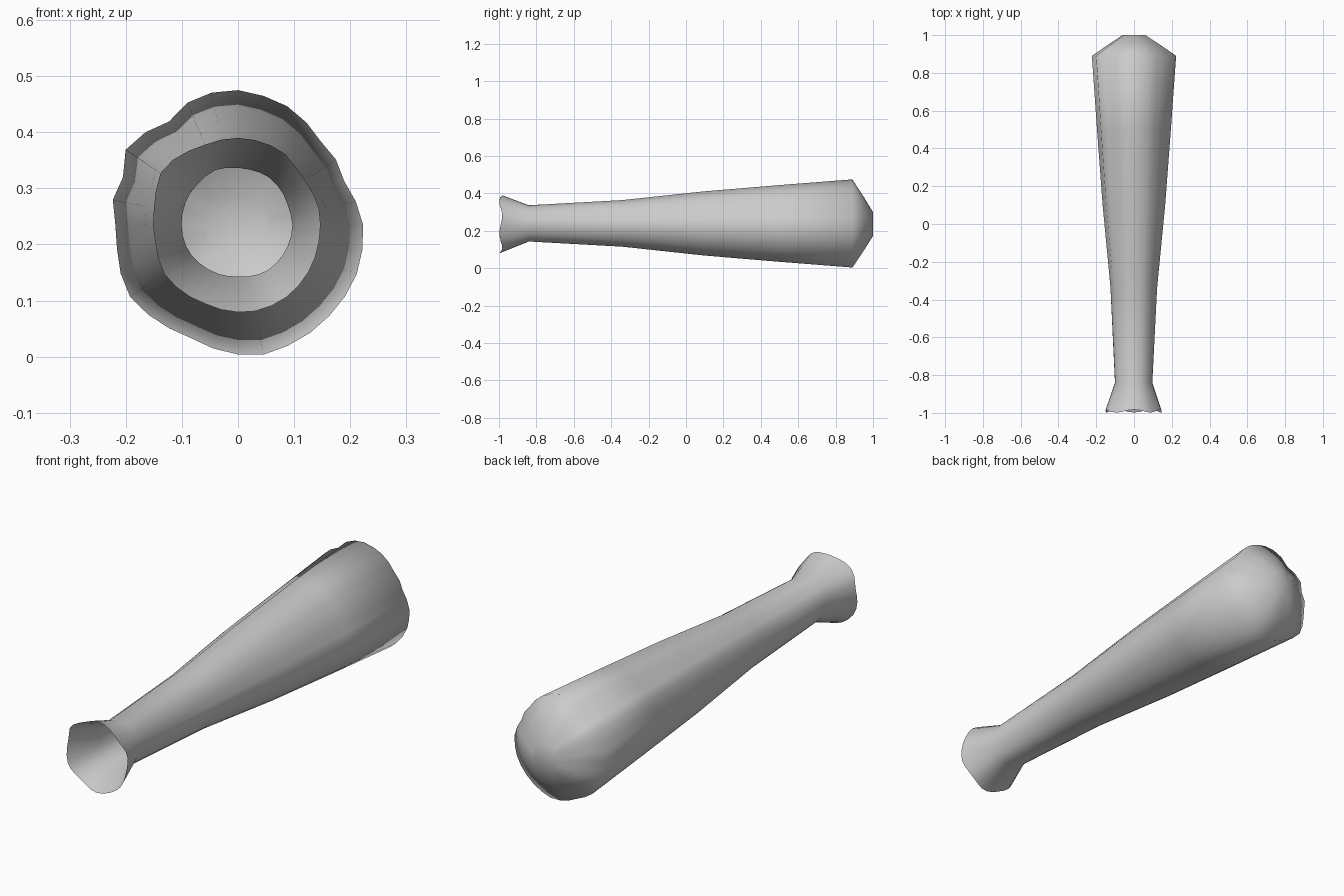
import bpy, bmesh, math

if "Cube" in bpy.data.objects:
    bpy.data.objects.remove(bpy.data.objects["Cube"])

CZ = 0.235
N = 32

# Hand-read (x, z) outlines: open mouth, throat, wide end
MOUTH = [(0, .39), (.035, .385), (.08, .365), (.11, .325), (.143, .27), (.145, .21), (.125, .15), (.085, .105),
         (.025, .08), (-.06, .095), (-.13, .145), (-.148, .21), (-.148, .275), (-.135, .335), (-.065, .375)]
THROAT = [(.01, .335), (.055, .32), (.09, .265), (.097, .235), (.085, .19), (.05, .152), (0, .143),
          (-.055, .157), (-.088, .188), (-.1, .25), (-.07, .31), (-.04, .333)]
WIDE = [(0, .475), (.045, .465), (.09, .445), (.12, .42), (.14, .39), (.17, .36), (.19, .31), (.222, .245),
        (.212, .148), (.16, .07), (.09, .02), (.038, .002), (-.09, .037), (-.195, .11), (-.212, .16),
        (-.215, .22), (-.223, .285), (-.205, .32), (-.2, .37), (-.165, .4), (-.12, .42), (-.095, .45), (-.05, .47)]


def radii(points):
    """Radius of a closed outline at N even angles."""
    polar = sorted((math.atan2(z - CZ, x) % math.tau, math.hypot(x, z - CZ)) for x, z in points)
    polar = [(polar[-1][0] - math.tau, polar[-1][1])] + polar + [(polar[0][0] + math.tau, polar[0][1])]
    out = []
    for i in range(N):
        a = math.tau * i / N
        for (a0, r0), (a1, r1) in zip(polar, polar[1:]):
            if a0 <= a <= a1:
                out.append(r0 + (r1 - r0) * (a - a0) / (a1 - a0))
                break
    return out


def blend(a, b, t):
    return [p + (q - p) * t for p, q in zip(a, b)]


mouth, throat, wide = radii(MOUTH), radii(THROAT), radii(WIDE)
tip = [r * 0.27 for r in wide]

# Rings along the length, from the open mouth to the closed end
rings = [(-0.99, mouth), (-0.84, throat), (-0.34, blend(throat, wide, 0.2)),
         (0.1, blend(throat, wide, 0.54)), (0.5, blend(throat, wide, 0.78)), (0.89, wide),
         (0.95, blend(wide, tip, 0.53)), (1.0, tip)]

bm = bmesh.new()
loops = []
for k, (y, rs) in enumerate(rings):
    loop = []
    for i, r in enumerate(rs):
        a = math.tau * i / N
        wobble = 0.008 * math.sin(5 * a) if k == 0 else 0
        loop.append(bm.verts.new((r * math.cos(a), max(-1, y + wobble), CZ + r * math.sin(a))))
    loops.append(loop)
for a, b in zip(loops, loops[1:]):
    for i in range(N):
        j = (i + 1) % N
        bm.faces.new((a[i], a[j], b[j], b[i]))
bm.faces.new(loops[-1])
bmesh.ops.recalc_face_normals(bm, faces=bm.faces)
for f in bm.faces:
    f.smooth = True

# Tapered hollow club body
mesh = bpy.data.meshes.new("club_body")
bm.to_mesh(mesh)
bm.free()
club = bpy.data.objects.new("club_body", mesh)
bpy.context.collection.objects.link(club)
